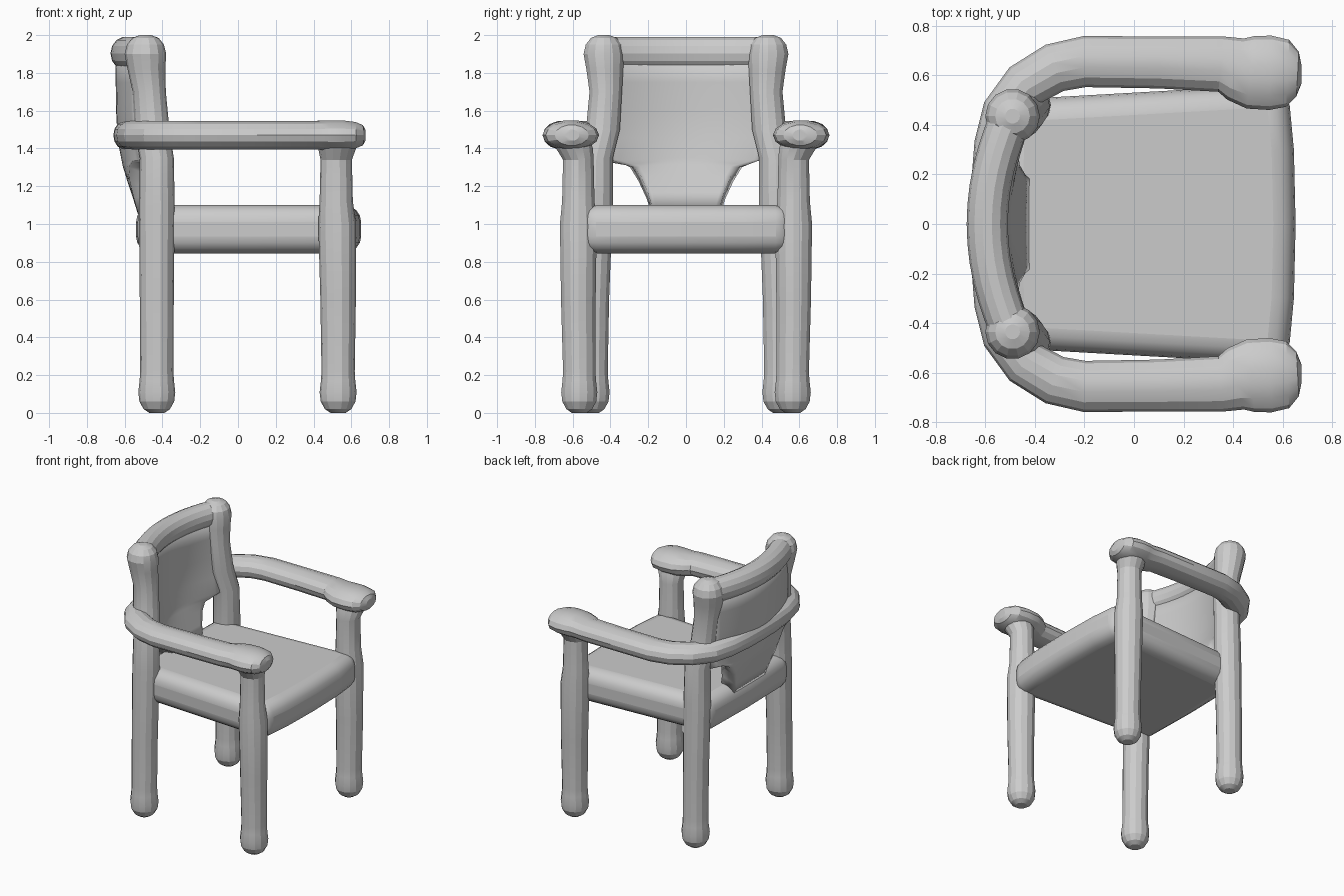
import bpy, bmesh, math
from mathutils import Vector

cube = bpy.data.objects.get("Cube")
if cube:
    bpy.data.objects.remove(cube)

grey = bpy.data.materials.new("light_grey")
grey.use_nodes = True
COLOUR = (0.6, 0.6, 0.6, 1)
grey.diffuse_color = COLOUR
grey.node_tree.nodes["Principled BSDF"].inputs["Base Color"].default_value = COLOUR


def make_object(name, bm):
    bmesh.ops.recalc_face_normals(bm, faces=bm.faces)
    mesh = bpy.data.meshes.new(name)
    bm.to_mesh(mesh)
    bm.free()
    mesh.materials.append(grey)
    obj = bpy.data.objects.new(name, mesh)
    bpy.context.collection.objects.link(obj)
    return obj


def smooth(obj, degrees=30):
    bpy.ops.object.select_all(action='DESELECT')
    obj.select_set(True)
    bpy.context.view_layer.objects.active = obj
    bpy.ops.object.shade_smooth_by_angle(angle=math.radians(degrees))


def bridge(bm, rings):
    n = len(rings[0])
    for a, b in zip(rings, rings[1:]):
        for i in range(n):
            bm.faces.new((a[i], a[(i + 1) % n], b[(i + 1) % n], b[i]))
    bm.faces.new(rings[0])
    bm.faces.new(rings[-1])


def post(name, side, stations, sides=14):
    """Upright round member; each station is (x, y, z, radius)."""
    bm = bmesh.new()
    rings = []
    for x, y, z, r in stations:
        rings.append([bm.verts.new((x + r * math.cos(math.tau * i / sides),
                                    side * y + r * math.sin(math.tau * i / sides), z))
                      for i in range(sides)])
    bridge(bm, rings)
    smooth(make_object(name, bm), 20)


def rail(name, stations, z, sides=14):
    """Level member; each station is (x, y, half width, half height)."""
    bm = bmesh.new()
    rings = []
    pts = [Vector((s[0], s[1], z)) for s in stations]
    for i, (p, s) in enumerate(zip(pts, stations)):
        t = (pts[min(i + 1, len(pts) - 1)] - pts[max(i - 1, 0)]).normalized()
        across = Vector((-t.y, t.x, 0))
        ring = []
        for k in range(sides):
            a = math.tau * k / sides
            ring.append(bm.verts.new(p + across * s[2] * math.cos(a)
                                     + Vector((0, 0, s[3] * math.sin(a)))))
        rings.append(ring)
    bridge(bm, rings)
    smooth(make_object(name, bm), 20)


# Legs with rounded feet; the back pair rises into the backrest posts
FOOT = [(0.0, 0.04), (0.02, 0.07), (0.06, 0.092), (0.11, 0.098),
        (0.17, 0.091), (0.22, 0.088)]
for side, label in ((1, "left"), (-1, "right")):
    # The chair's seat opens toward +x
    front = [(0.53, 0.565, z, r) for z, r in FOOT]
    front += [(0.53, 0.57, 0.6, 0.094), (0.525, 0.57, 1.0, 0.1),
              (0.52, 0.57, 1.12, 0.088), (0.52, 0.57, 1.34, 0.083),
              (0.525, 0.59, 1.4, 0.1), (0.53, 0.6, 1.46, 0.09)]
    post("front_post_" + ("a" if side > 0 else "b"), side, front)
    back = [(-0.43, 0.5, z, r) for z, r in FOOT]
    back += [(-0.43, 0.495, 0.6, 0.09), (-0.43, 0.48, 1.1, 0.095),
             (-0.43, 0.475, 1.35, 0.09), (-0.455, 0.44, 1.5, 0.092),
             (-0.47, 0.425, 1.7, 0.088), (-0.485, 0.43, 1.82, 0.1),
             (-0.49, 0.435, 1.9, 0.11), (-0.49, 0.435, 1.95, 0.098),
             (-0.49, 0.435, 1.985, 0.07), (-0.49, 0.435, 2.0, 0.03)]
    post("back_post_" + ("a" if side > 0 else "b"), side, back)

# Armrest: one band bent round the back, swelling at both ends
half_arm = [(0.675, 0.605, 0.04, 0.03), (0.66, 0.605, 0.09, 0.055),
            (0.62, 0.608, 0.135, 0.072), (0.55, 0.61, 0.15, 0.081),
            (0.47, 0.612, 0.147, 0.08), (0.41, 0.625, 0.128, 0.078),
            (0.35, 0.645, 0.112, 0.077), (0.1, 0.652, 0.105, 0.077),
            (-0.2, 0.655, 0.103, 0.077), (-0.32, 0.63, 0.1, 0.077),
            (-0.44, 0.56, 0.095, 0.077), (-0.53, 0.45, 0.085, 0.077),
            (-0.575, 0.32, 0.07, 0.075), (-0.597, 0.16, 0.06, 0.075)]
arm = half_arm + [(-0.602, 0, 0.058, 0.075)] + [(x, -y, w, h) for x, y, w, h in reversed(half_arm)]
rail("armrest_band", arm, 1.47)

# Rolled top edge of the backrest
top = []
for i in range(13):
    y = -0.44 + 0.88 * i / 12
    top.append((-0.592 + 0.1 * (y / 0.44) ** 2, y, 0.083, 0.09))
rail("backrest_top_roll", top, 1.903)

# Curved backrest panel, narrowing to a tongue that meets the seat
bm = bmesh.new()
COLS = 16
ROWS = [(1.07, 0.18, -0.475, 0.01), (1.15, 0.205, -0.5, 0.02),
        (1.24, 0.245, -0.53, 0.04), (1.3, 0.285, -0.548, 0.06),
        (1.322, 0.34, -0.555, 0.08), (1.34, 0.43, -0.558, 0.09),
        (1.45, 0.43, -0.58, 0.1), (1.6, 0.43, -0.588, 0.1),
        (1.75, 0.43, -0.59, 0.1), (1.9, 0.43, -0.592, 0.1)]
grid = []
for z, w, x, bow in ROWS:
    row = []
    for c in range(COLS + 1):
        y = w * (2 * c / COLS - 1)
        row.append(bm.verts.new((x + bow * (y / 0.43) ** 2, y, z)))
    grid.append(row)
for a, b in zip(grid, grid[1:]):
    for c in range(COLS):
        bm.faces.new((a[c], a[c + 1], b[c + 1], b[c]))
panel = make_object("backrest_panel", bm)
solid = panel.modifiers.new("thickness", 'SOLIDIFY')
solid.thickness = 0.115
solid.offset = 0
smooth(panel)

# Thick seat with rounded rim, wider toward the opening and slightly bowed
bm = bmesh.new()
outline = [(-0.53, -0.5), (0.62, -0.565), (0.645, -0.3), (0.652, 0),
           (0.645, 0.3), (0.62, 0.565), (-0.53, 0.5), (-0.54, 0)]
rings = [[bm.verts.new((x, y, z)) for x, y in outline] for z in (0.845, 1.1)]
bridge(bm, rings)
seat = make_object("seat", bm)
bevel = seat.modifiers.new("rounded_rim", 'BEVEL')
bevel.width = 0.09
bevel.segments = 4
bevel.limit_method = 'ANGLE'
smooth(seat)
